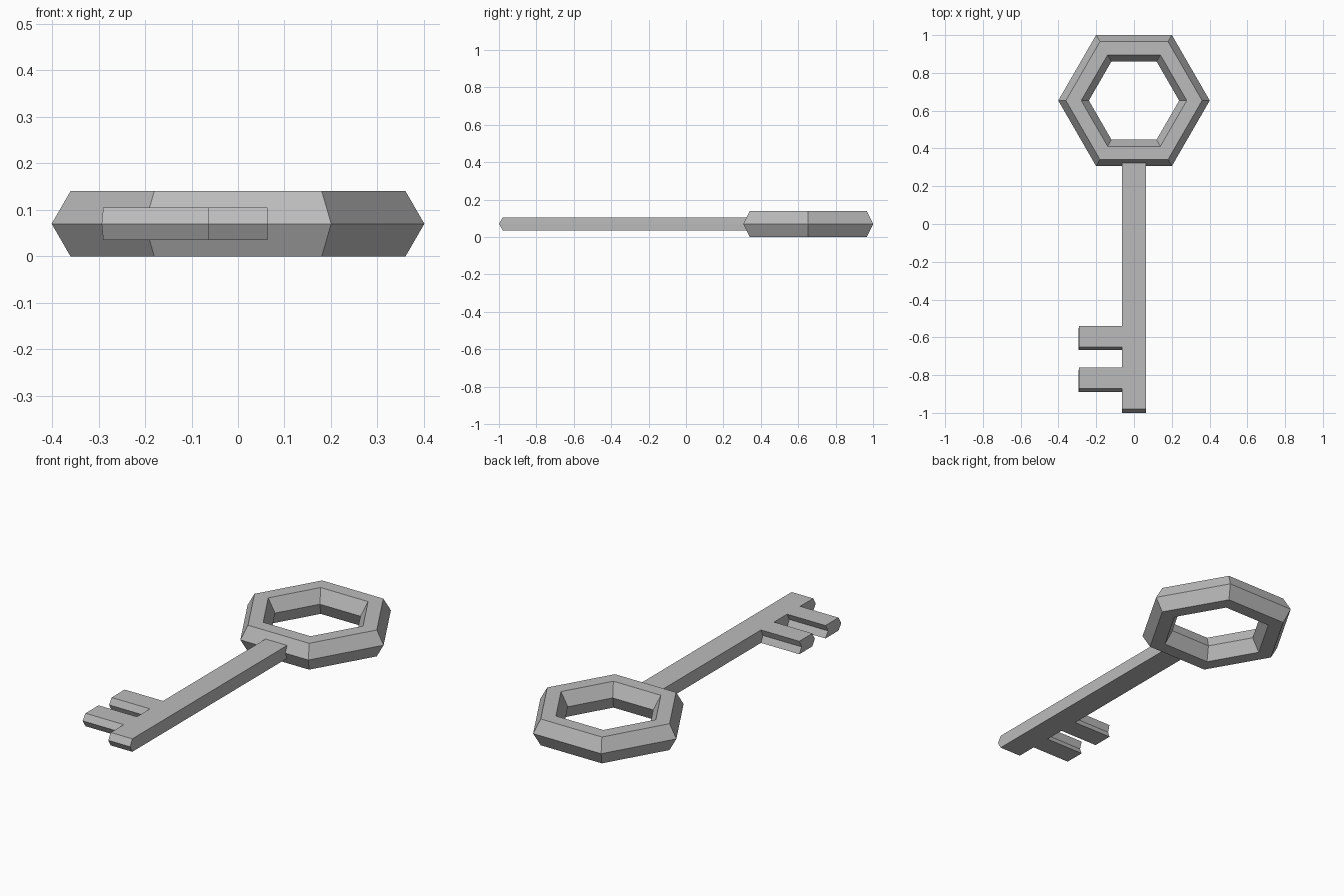
import bpy, bmesh, math
from mathutils import Vector

if "Cube" in bpy.data.objects:
    bpy.data.objects.remove(bpy.data.objects["Cube"])

MID_Z = 0.07
HEAD_Y = 0.6536

metal = bpy.data.materials.new("grey metal")
metal.diffuse_color = (0.5, 0.5, 0.5, 1)
metal.use_nodes = True
metal.node_tree.nodes["Principled BSDF"].inputs["Base Color"].default_value = metal.diffuse_color


def finish(name, bm):
    bmesh.ops.recalc_face_normals(bm, faces=bm.faces)
    mesh = bpy.data.meshes.new(name)
    bm.to_mesh(mesh)
    bm.free()
    mesh.materials.append(metal)
    obj = bpy.data.objects.new(name, mesh)
    bpy.context.collection.objects.link(obj)
    return obj


# Hexagonal ring handle with a hexagonal cross-section
bpy.ops.mesh.primitive_torus_add(
    major_segments=6, minor_segments=6, major_radius=0.32,
    minor_radius=0.081, location=(0, HEAD_Y, MID_Z))
ring = bpy.context.object
ring.name = "ring_handle"
ring.data.materials.append(metal)

# Shaft and two teeth: one outline, with the middle layer
# scaled slightly away from the ring centre
outline = [(0.063, 0.37), (-0.064, 0.37)]
for y in (-0.54, -0.76):
    outline += [(-0.064, y), (-0.29, y), (-0.29, y - 0.11), (-0.064, y - 0.11)]
outline += [(-0.064, -0.98), (0.063, -0.98)]

bm = bmesh.new()
layers = []
for z, scale in ((-0.0345, 1.0), (0, 1.0121), (0.0345, 1.0)):
    layers.append([bm.verts.new((x * scale, HEAD_Y + (y - HEAD_Y) * scale, MID_Z + z))
                   for x, y in outline])
count = len(outline)
for low, high in zip(layers, layers[1:]):
    for i in range(count):
        j = (i + 1) % count
        bm.faces.new((low[i], low[j], high[j], high[i]))
bm.faces.new(layers[0][::-1])
bm.faces.new(layers[-1])
finish("shaft_and_teeth", bm)
